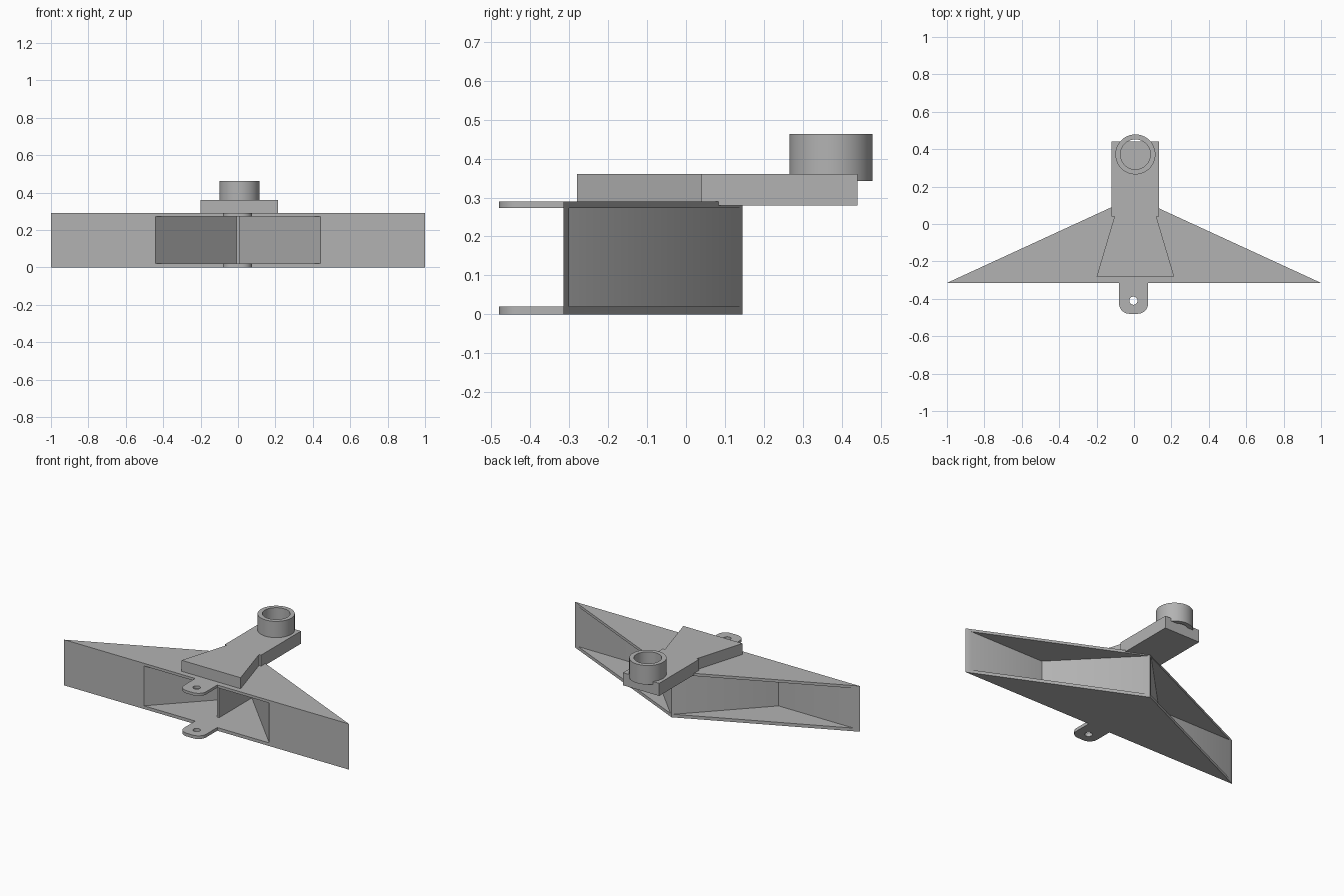
import bpy
import bmesh
from math import cos, sin, pi, radians

cube = bpy.data.objects.get("Cube")
if cube:
    bpy.data.objects.remove(cube, do_unlink=True)

grey = bpy.data.materials.new("plain grey")
grey.use_nodes = True
colour = (0.45, 0.45, 0.45, 1)
grey.diffuse_color = colour
grey.node_tree.nodes["Principled BSDF"].inputs["Base Color"].default_value = colour


def prism(name, outline, z0, z1):
    """Extrude a flat outline from z0 up to z1."""
    bm = bmesh.new()
    face = bm.faces.new([bm.verts.new((x, y, z0)) for x, y in outline])
    up = bmesh.ops.extrude_face_region(bm, geom=[face])["geom"]
    verts = [g for g in up if isinstance(g, bmesh.types.BMVert)]
    bmesh.ops.translate(bm, verts=verts, vec=(0, 0, z1 - z0))
    bmesh.ops.recalc_face_normals(bm, faces=bm.faces)
    mesh = bpy.data.meshes.new(name)
    bm.to_mesh(mesh)
    bm.free()
    mesh.materials.append(grey)
    obj = bpy.data.objects.new(name, mesh)
    bpy.context.collection.objects.link(obj)
    return obj


def arc(cx, cy, r, start, end, steps):
    angles = [radians(start + (end - start) * i / steps) for i in range(steps + 1)]
    return [(cx + r * cos(a), cy + r * sin(a)) for a in angles]


def circle(cx, cy, r, steps):
    return arc(cx, cy, r, 0, 360, steps)[:-1]


def activate(obj):
    bpy.ops.object.select_all(action="DESELECT")
    obj.select_set(True)
    bpy.context.view_layer.objects.active = obj


def cut(obj, outline, z0, z1):
    """Subtract a prism from the object."""
    cutter = prism("cutter", outline, z0, z1)
    cutter.hide_render = True
    mod = obj.modifiers.new("cut", "BOOLEAN")
    mod.operation = "DIFFERENCE"
    mod.solver = "EXACT"
    mod.object = cutter
    activate(obj)
    bpy.ops.object.modifier_apply(modifier=mod.name)
    bpy.data.objects.remove(cutter, do_unlink=True)


def smooth(obj):
    activate(obj)
    bpy.ops.object.shade_smooth_by_angle(angle=radians(30))


front, apex, height = -0.315, 0.145, 0.29
low, high = 0.02, 0.273

# Triangular shell with rounded mounting tabs at the front
tab = arc(-0.025, -0.425, 0.055, 180, 270, 8) + arc(0.02, -0.425, 0.055, 270, 360, 8)
body = prism("triangular_body", [(0, apex), (-1, front), (-0.08, front)] + tab
             + [(0.075, front), (1, front)], 0, height)

# Front opening, leaving the V walls and a central rib, and parting the tabs
half = [(0.007, -0.2), (0.007, 0.129), (0.44, front), (0.44, -0.6)]
cut(body, half + [(-x, y) for x, y in reversed(half)], low, high)

# Open pockets behind the wings
for side in (-1, 1):
    pocket = [(0.44, -0.3), (1.3, -0.3), (0.3, 0.5), (0.006, 0.5), (0.006, apex)]
    cut(body, [(side * x, y) for x, y in pocket], low, high)

# Pin holes through both tabs
cut(body, circle(-0.003, -0.41, 0.022, 24), -0.1, 0.4)
smooth(body)

# Flared arm on top
middle = 0.0075
side = [(0.207, -0.28), (0.112, 0.04), (0.127, 0.04), (0.127, 0.44)]
prism("arm", [(middle + x, y) for x, y in side]
      + [(middle - x, y) for x, y in reversed(side)], 0.28, 0.36)

# Hollow ring at the end of the arm
ring = prism("ring", circle(middle, 0.372, 0.107, 64), 0.342, 0.463)
cut(ring, circle(middle, 0.372, 0.08, 64), 0.2, 0.6)
smooth(ring)
